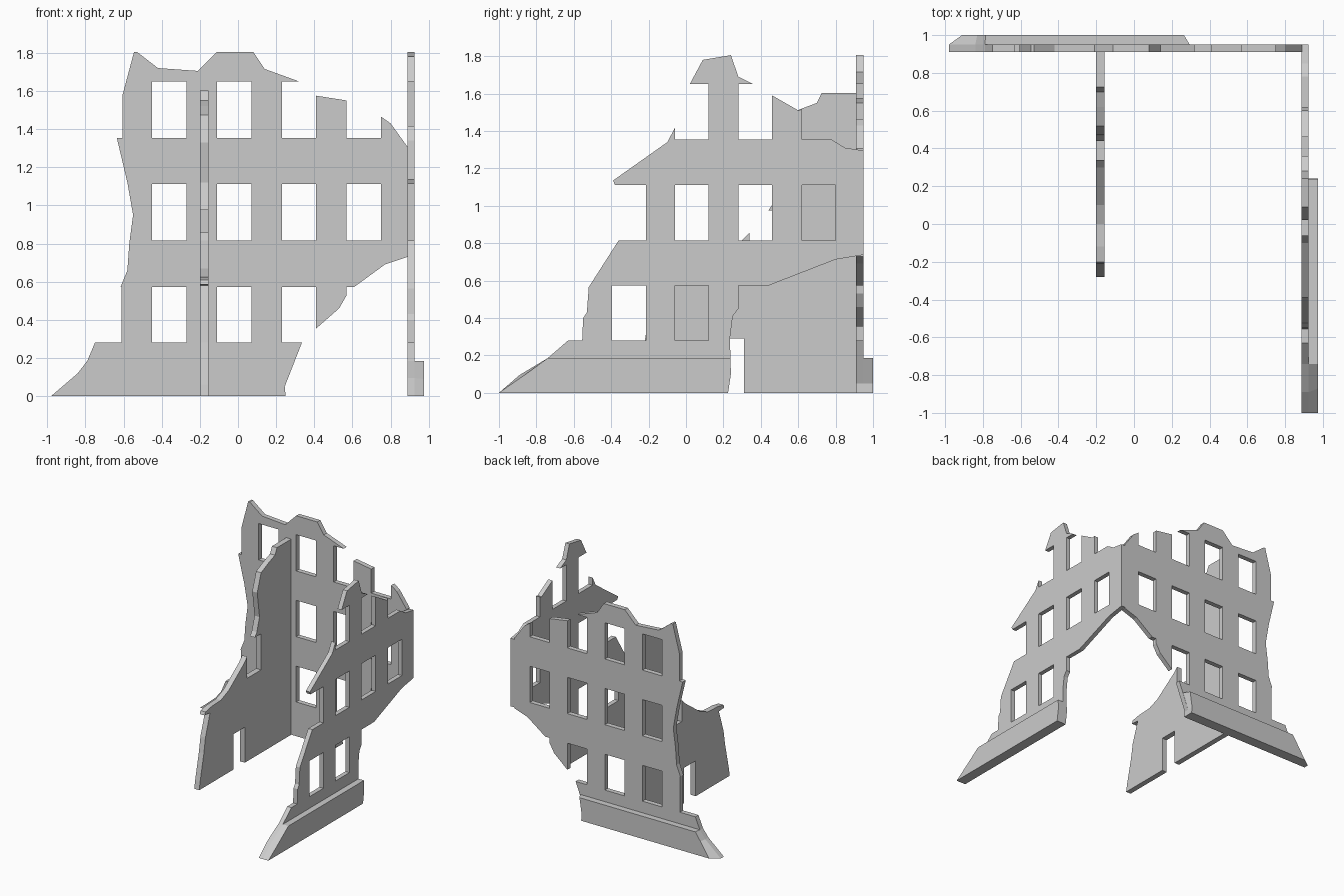
import bpy, bmesh


def prism(name, axis, a, b, outline, outline_b=None):
    """Flat slab between planes a and b; outline is (horizontal, z)."""
    def place(p, d):
        return (p[0], d, p[1]) if axis == 'Y' else (d, p[0], p[1])
    bm = bmesh.new()
    va = [bm.verts.new(place(p, a)) for p in outline]
    vb = [bm.verts.new(place(p, b)) for p in (outline_b or outline)]
    bm.faces.new(va)
    bm.faces.new(vb[::-1])
    n = len(va)
    for i in range(n):
        j = (i + 1) % n
        bm.faces.new((va[j], va[i], vb[i], vb[j]))
    bmesh.ops.recalc_face_normals(bm, faces=bm.faces)
    me = bpy.data.meshes.new(name)
    bm.to_mesh(me)
    bm.free()
    ob = bpy.data.objects.new(name, me)
    bpy.context.collection.objects.link(ob)
    return ob


def cut_windows(wall, axis, a, b, openings):
    """Cut rectangular openings (left, right, bottom, top) through a wall."""
    cutters = []
    for l, r, z0, z1 in openings:
        c = prism("window_cutter", axis, a - 0.03, b + 0.03,
                  [(l, z0), (r, z0), (r, z1), (l, z1)])
        c.hide_render = True
        m = wall.modifiers.new("window", 'BOOLEAN')
        m.operation = 'DIFFERENCE'
        m.solver = 'EXACT'
        m.object = c
        cutters.append(c)
    dg = bpy.context.evaluated_depsgraph_get()
    me = bpy.data.meshes.new_from_object(wall.evaluated_get(dg))
    wall.modifiers.clear()
    wall.data = me
    for c in cutters:
        bpy.data.objects.remove(c)


# window rows shared by both outer walls
ROWS = [(0.28, 0.573), (0.815, 1.112), (1.353, 1.65)]
W = 0.18

# back wall
back = prism("back_wall", 'Y', 0.91, 0.95, [
    (-0.98, 0), (-0.84, 0.12), (-0.79, 0.185), (-0.75, 0.28), (-0.61, 0.28),
    (-0.61, 0.573), (-0.615, 0.573), (-0.58, 0.66), (-0.57, 0.8), (-0.55, 0.95),
    (-0.58, 1.12), (-0.635, 1.353), (-0.605, 1.353), (-0.605, 1.58),
    (-0.545, 1.805), (-0.53, 1.805), (-0.42, 1.72), (-0.21, 1.705),
    (-0.11, 1.805), (0.08, 1.805), (0.14, 1.715), (0.32, 1.65), (0.23, 1.65),
    (0.23, 1.353), (0.41, 1.353), (0.41, 1.575), (0.57, 1.55), (0.57, 1.353),
    (0.75, 1.353), (0.75, 1.465), (0.80, 1.43), (0.89, 1.305), (0.89, 0.73),
    (0.77, 0.69), (0.61, 0.573), (0.57, 0.573), (0.57, 0.53), (0.53, 0.46),
    (0.41, 0.355), (0.41, 0.573), (0.23, 0.573), (0.23, 0.28), (0.335, 0.28),
    (0.245, 0.05), (0.25, 0)])
cut_windows(back, 'Y', 0.91, 0.95,
            [(x, x + W, *ROWS[r]) for x, r in
             [(-0.45, 0), (-0.45, 1), (-0.45, 2), (-0.11, 0), (-0.11, 1),
              (-0.11, 2), (0.23, 1), (0.57, 1)]])

# right wall
right = prism("right_wall", 'X', 0.888, 0.925, [
    (-1, 0), (-0.89, 0.095), (-0.74, 0.185), (-0.63, 0.28), (-0.555, 0.28),
    (-0.55, 0.4), (-0.53, 0.43), (-0.52, 0.565), (-0.36, 0.815),
    (-0.215, 0.815), (-0.215, 1.112), (-0.38, 1.112), (-0.39, 1.135),
    (-0.1, 1.34), (-0.06, 1.415), (-0.06, 1.353), (0.12, 1.353), (0.12, 1.65),
    (0.02, 1.65), (0.09, 1.78), (0.24, 1.805), (0.28, 1.69), (0.36, 1.65),
    (0.28, 1.65), (0.28, 1.353), (0.46, 1.353), (0.46, 1.59), (0.60, 1.51),
    (0.62, 1.515), (0.62, 1.353), (0.78, 1.353), (0.85, 1.31), (0.95, 1.295),
    (0.95, 0.738), (0.8, 0.713), (0.44, 0.573), (0.28, 0.573), (0.28, 0.45),
    (0.25, 0.41), (0.235, 0.29), (0.24, 0.1), (0.225, 0)])
cut_windows(right, 'X', 0.888, 0.925,
            [(y, y + W, *ROWS[r]) for y, r in
             [(-0.395, 0), (-0.06, 0), (-0.06, 1), (0.28, 1), (0.62, 1)]])

# inner partition wall with doorway and broken window
prism("partition_wall", 'X', -0.2, -0.155, [
    (-0.28, 0), (-0.27, 0.06), (-0.22, 0.28), (-0.2, 0.4), (-0.14, 0.58),
    (-0.21, 0.585), (-0.2, 0.61), (-0.12, 0.625), (0.0, 0.63), (0.1, 0.67),
    (0.3, 0.815), (0.34, 0.857), (0.34, 0.68), (0.52, 0.68), (0.52, 0.975),
    (0.44, 0.975), (0.465, 1.01), (0.5, 1.12), (0.47, 1.33), (0.52, 1.475),
    (0.62, 1.52), (0.70, 1.55), (0.725, 1.602), (0.91, 1.602), (0.91, 0),
    (0.31, 0), (0.31, 0.29), (0.16, 0.29), (0.16, 0)])

# plinths along the outside of the two outer walls
prism("back_plinth", 'Y', 0.95, 1.0,
      [(-0.98, 0), (-0.84, 0.12), (-0.79, 0.185), (0.295, 0.185), (0.245, 0.05), (0.25, 0)],
      [(-0.91, 0), (-0.83, 0.12), (-0.785, 0.185), (0.265, 0.185), (0.245, 0.05), (0.25, 0)])
prism("right_plinth", 'X', 0.925, 0.975,
      [(-1, 0), (-0.89, 0.095), (-0.74, 0.185), (0.238, 0.185), (0.24, 0.1), (0.225, 0)],
      [(-1, 0), (-0.87, 0.09), (-0.74, 0.185), (0.238, 0.185), (0.24, 0.1), (0.225, 0)])
